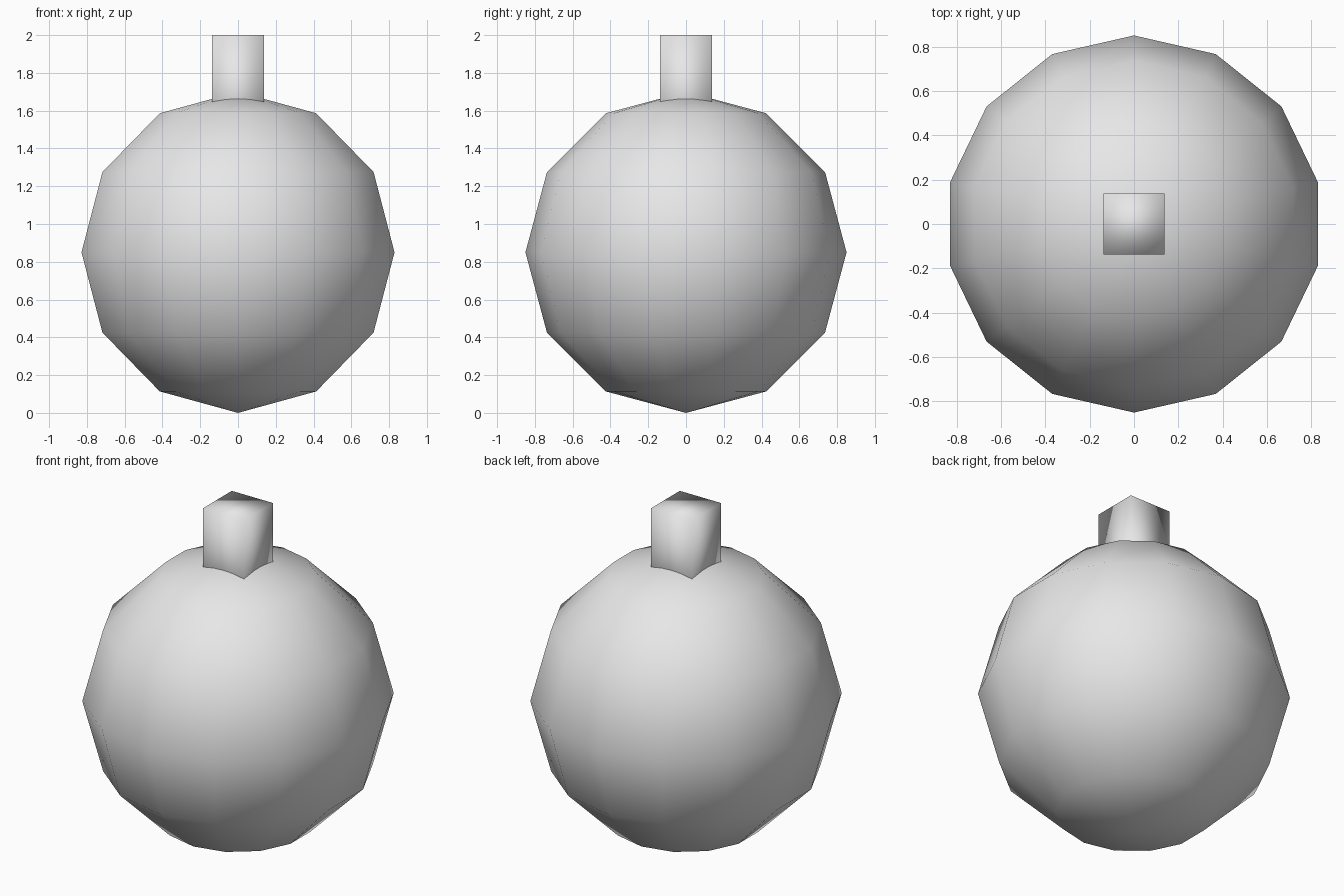
import bpy, bmesh
from math import sin, cos, pi
from mathutils import Vector, Matrix

default = bpy.data.objects.get("Cube")
if default:
    bpy.data.objects.remove(default, do_unlink=True)

# Single neutral grey
grey = bpy.data.materials.new("plain_grey")
grey.use_nodes = True
colour = (0.8, 0.8, 0.8, 1)
grey.diffuse_color = colour
grey.node_tree.nodes["Principled BSDF"].inputs["Base Color"].default_value = colour


def finish(name, bm):
    """Turn a bmesh into a smooth-shaded grey object."""
    bmesh.ops.recalc_face_normals(bm, faces=bm.faces)
    for face in bm.faces:
        face.smooth = True
    mesh = bpy.data.meshes.new(name)
    bm.to_mesh(mesh)
    bm.free()
    mesh.materials.append(grey)
    obj = bpy.data.objects.new(name, mesh)
    bpy.context.collection.objects.link(obj)
    return obj


# Round body: a half circle spun around z, with a corner on the y axis
RADIUS, SEGMENTS, RINGS = 0.85, 14, 6
bm = bmesh.new()
arc = [bm.verts.new((0, RADIUS * sin(pi * i / RINGS), RADIUS - RADIUS * cos(pi * i / RINGS)))
       for i in range(RINGS + 1)]
edges = [bm.edges.new(pair) for pair in zip(arc, arc[1:])]
bmesh.ops.spin(bm, geom=arc + edges, cent=(0, 0, 0), axis=(0, 0, 1),
               angle=2 * pi, steps=SEGMENTS)
bmesh.ops.remove_doubles(bm, verts=bm.verts, dist=0.001)
finish("round_body", bm)

# Square neck, sunk into the top of the body
WIDTH, BOTTOM, TOP = 0.274, 1.4, 2.0
bm = bmesh.new()
size = Vector((WIDTH, WIDTH, TOP - BOTTOM))
bmesh.ops.create_cube(bm, size=1, matrix=Matrix.Translation((0, 0, (TOP + BOTTOM) / 2))
                      @ Matrix.Diagonal(size).to_4x4())
finish("square_neck", bm)
